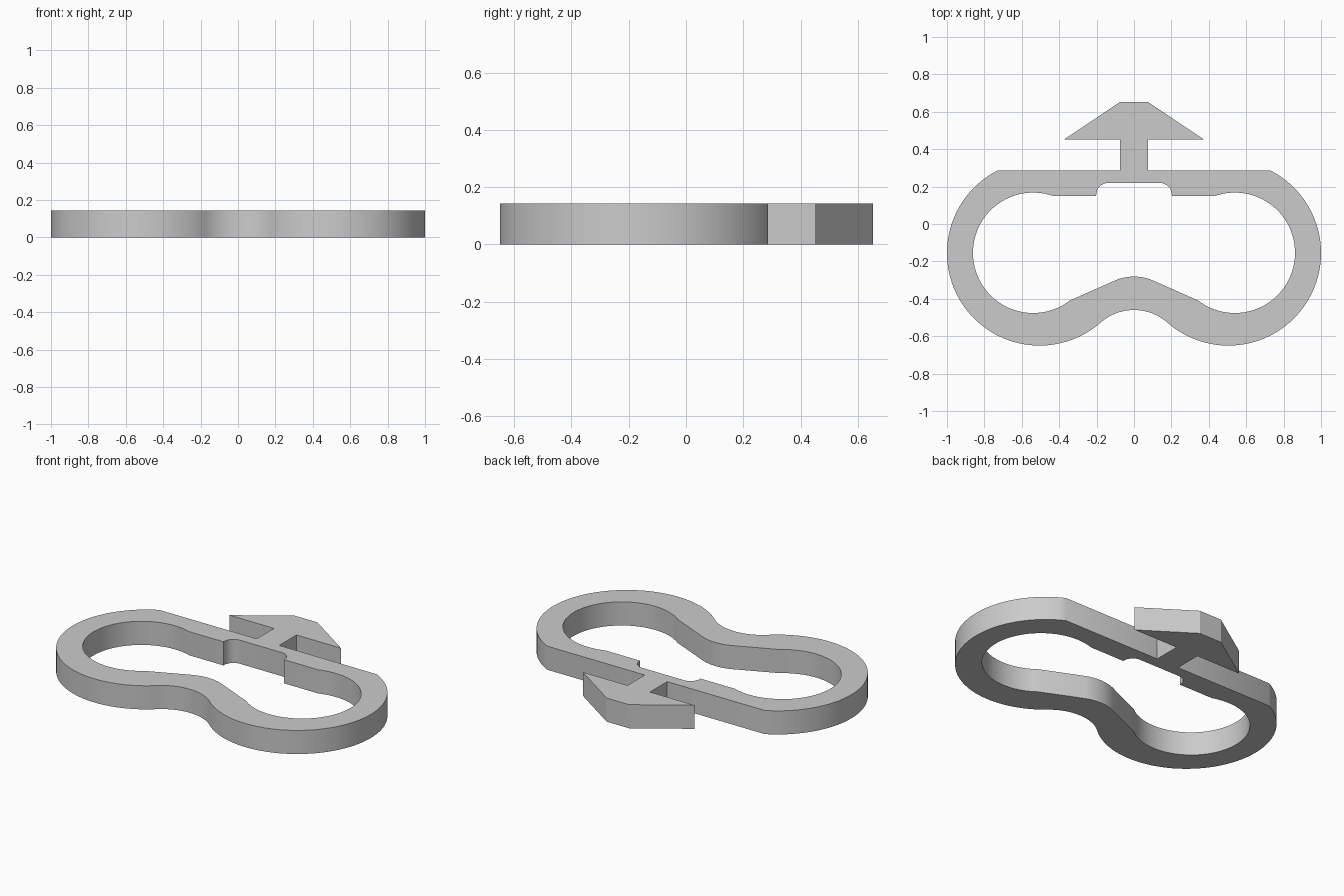
import bpy, bmesh
from math import sin, cos, asin, atan2, hypot, radians, pi

THICKNESS = 0.143

cube = bpy.data.objects.get("Cube")
if cube:
    bpy.data.objects.remove(cube, do_unlink=True)


def arc(cx, cy, r, start, end, steps):
    return [(cx + r * cos(start + (end - start) * i / steps),
             cy + r * sin(start + (end - start) * i / steps))
            for i in range(steps + 1)]


def mirrored(half):
    """Close a right-hand half outline with its mirror image."""
    return half + [(-x, y) for x, y in reversed(half) if x > 1e-5]


# Outer outline: barbed tab, flat back, round lobe, tangent valley at the front
cx, cy, r = 0.505, -0.155, 0.495
back, valley = 0.287, -0.46
rise = cy - valley
vr = (cx**2 + rise**2 - r**2) / (2 * (r - rise))
vy = valley - vr
lean = atan2(cy - vy, cx)
outer = [(0.075, 0.652), (0.374, 0.452), (0.075, 0.452), (0.075, back)]
outer += arc(cx, cy, r, asin((back - cy) / r), lean - pi, 64)
outer += arc(0, vy, vr, lean, pi / 2, 14)[1:]

# Inner outline: shallow notch, flat ledge, round lobe, sloped front bump
ix, iy, ir = 0.539, -0.154, 0.322
ledge, notch, nx, fillet = 0.15, 0.219, 0.202, 0.062
slope = radians(23)
inner = arc(nx - fillet, notch - fillet, fillet, pi / 2, 0, 8)
inner += [(nx, ledge)]
inner += arc(ix, iy, ir, pi - asin((ledge - iy) / ir),
             atan2(-0.404 - iy, 0.345 - ix), 56)
inner += arc(0, -0.537, 0.256, pi / 2 - slope, pi / 2, 8)

# Fill the flat profile between both outlines, then extrude it
bm = bmesh.new()
for outline in (mirrored(outer), mirrored(inner)):
    verts = [bm.verts.new((x, y, 0)) for x, y in outline]
    for i, v in enumerate(verts):
        bm.edges.new((verts[i - 1], v))
bmesh.ops.triangle_fill(bm, use_beauty=True, edges=bm.edges[:], normal=(0, 0, 1))
grown = bmesh.ops.extrude_face_region(bm, geom=bm.faces[:], use_keep_orig=True)
top = [g for g in grown["geom"] if isinstance(g, bmesh.types.BMVert)]
bmesh.ops.translate(bm, verts=top, vec=(0, 0, THICKNESS))
bmesh.ops.recalc_face_normals(bm, faces=bm.faces[:])

mesh = bpy.data.meshes.new("barbed_loop_clip")
bm.to_mesh(mesh)
bm.free()
clip = bpy.data.objects.new("barbed_loop_clip", mesh)
bpy.context.collection.objects.link(clip)

# Plain grey material
grey = bpy.data.materials.new("plain_grey")
grey.use_nodes = True
color = (0.6, 0.6, 0.6, 1)
grey.diffuse_color = color
grey.node_tree.nodes["Principled BSDF"].inputs["Base Color"].default_value = color
mesh.materials.append(grey)

# Smooth curved walls, crisp rims
bpy.ops.object.select_all(action='DESELECT')
clip.select_set(True)
bpy.context.view_layer.objects.active = clip
bpy.ops.object.shade_smooth_by_angle(angle=radians(30))
